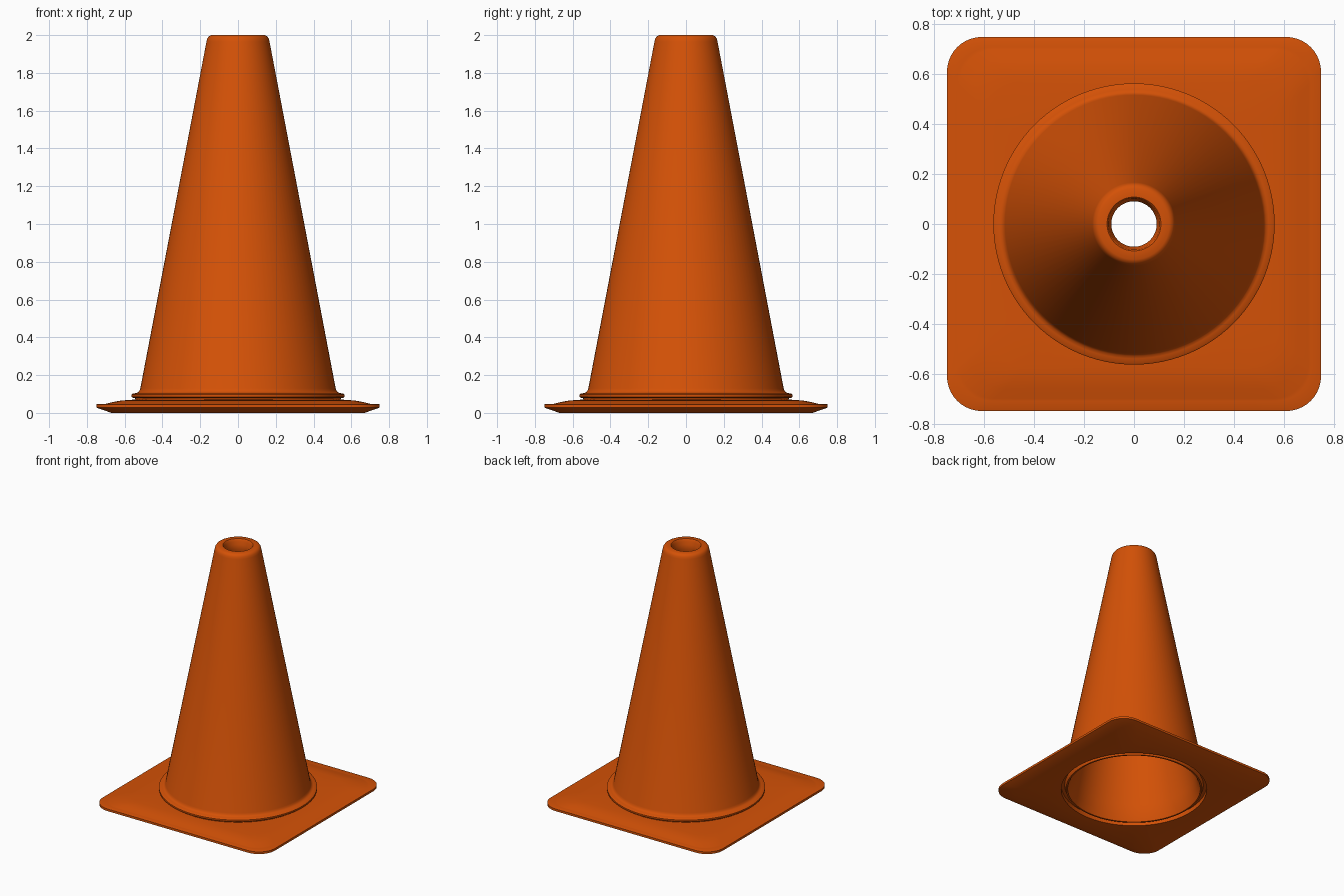
import bpy, bmesh
from math import sin, cos, pi, atan2

if "Cube" in bpy.data.objects:
    bpy.data.objects.remove(bpy.data.objects["Cube"], do_unlink=True)

orange = bpy.data.materials.new("orange rubber")
orange.use_nodes = True
colour = (0.66, 0.083, 0.002, 1)
orange.diffuse_color = colour
orange.node_tree.nodes["Principled BSDF"].inputs["Base Color"].default_value = colour


def circle(r, z, angles):
    return [(r * cos(a), r * sin(a), z) for a in angles]


def rounded_square(half, z, radius=0.14, side=16, corner=10):
    """Outline points, evenly spread in angle along each straight side."""
    c = half - radius
    limit = atan2(c, half)
    quarter = []
    for i in range(side):
        a = -limit + 2 * limit * i / side
        quarter.append((half, half * sin(a) / cos(a)))
    for i in range(corner):
        a = pi / 2 * i / corner
        quarter.append((c + radius * cos(a), c + radius * sin(a)))
    points = []
    for _ in range(4):
        points += [(x, y, z) for x, y in quarter]
        quarter = [(-y, x) for x, y in quarter]
    return points


def loft(name, loops, sharp):
    """Skin a closed sequence of loops into a hollow ring."""
    bm = bmesh.new()
    rings = [[bm.verts.new(p) for p in loop] for loop in loops]
    n = len(rings[0])
    for k, a in enumerate(rings):
        b = rings[(k + 1) % len(rings)]
        for i in range(n):
            j = (i + 1) % n
            bm.faces.new((a[i], a[j], b[j], b[i]))
    bmesh.ops.recalc_face_normals(bm, faces=bm.faces)
    mesh = bpy.data.meshes.new(name)
    bm.to_mesh(mesh)
    bm.free()
    mesh.materials.append(orange)
    obj = bpy.data.objects.new(name, mesh)
    bpy.context.collection.objects.link(obj)
    bpy.ops.object.select_all(action="DESELECT")
    obj.select_set(True)
    bpy.context.view_layer.objects.active = obj
    bpy.ops.object.shade_smooth_by_angle(angle=sharp)


# Square foot plate: bevelled underside, flat rim, pillowed top, round hole
base_angles = [atan2(y, x) for x, y, _ in rounded_square(0.75, 0)]
base = [circle(0.537, 0.0, base_angles)]
for half, z in [(0.67, 0.0), (0.75, 0.028), (0.75, 0.045), (0.748, 0.046),
                (0.71, 0.046), (0.70, 0.048), (0.66, 0.058), (0.62, 0.065),
                (0.575, 0.069)]:
    base.append(rounded_square(half, z))
base += [circle(0.548, 0.07, base_angles), circle(0.537, 0.07, base_angles)]
loft("base_plate", base, pi / 6)

# Hollow cone: grooved foot, flange, rounded mouth, inner wall flared at the foot
cone_angles = [2 * pi * i / 96 for i in range(96)]
profile = [
    (0.455, 0.13), (0.468, 0.06), (0.49, 0.005), (0.502, 0.005),
    (0.512, 0.035), (0.537, 0.035), (0.545, 0.08), (0.557, 0.08),
    (0.564, 0.085), (0.564, 0.097), (0.558, 0.102), (0.54, 0.105),
    (0.529, 0.109), (0.522, 0.117), (0.517, 0.13),
    (0.167, 1.965), (0.163, 1.981), (0.155, 1.993), (0.142, 2.0),
    (0.108, 2.0), (0.103, 1.995), (0.101, 1.98), (0.091, 1.96),
    (0.091, 1.92),
]
loft("cone_body", [circle(r, z, cone_angles) for r, z in profile], pi / 4)
